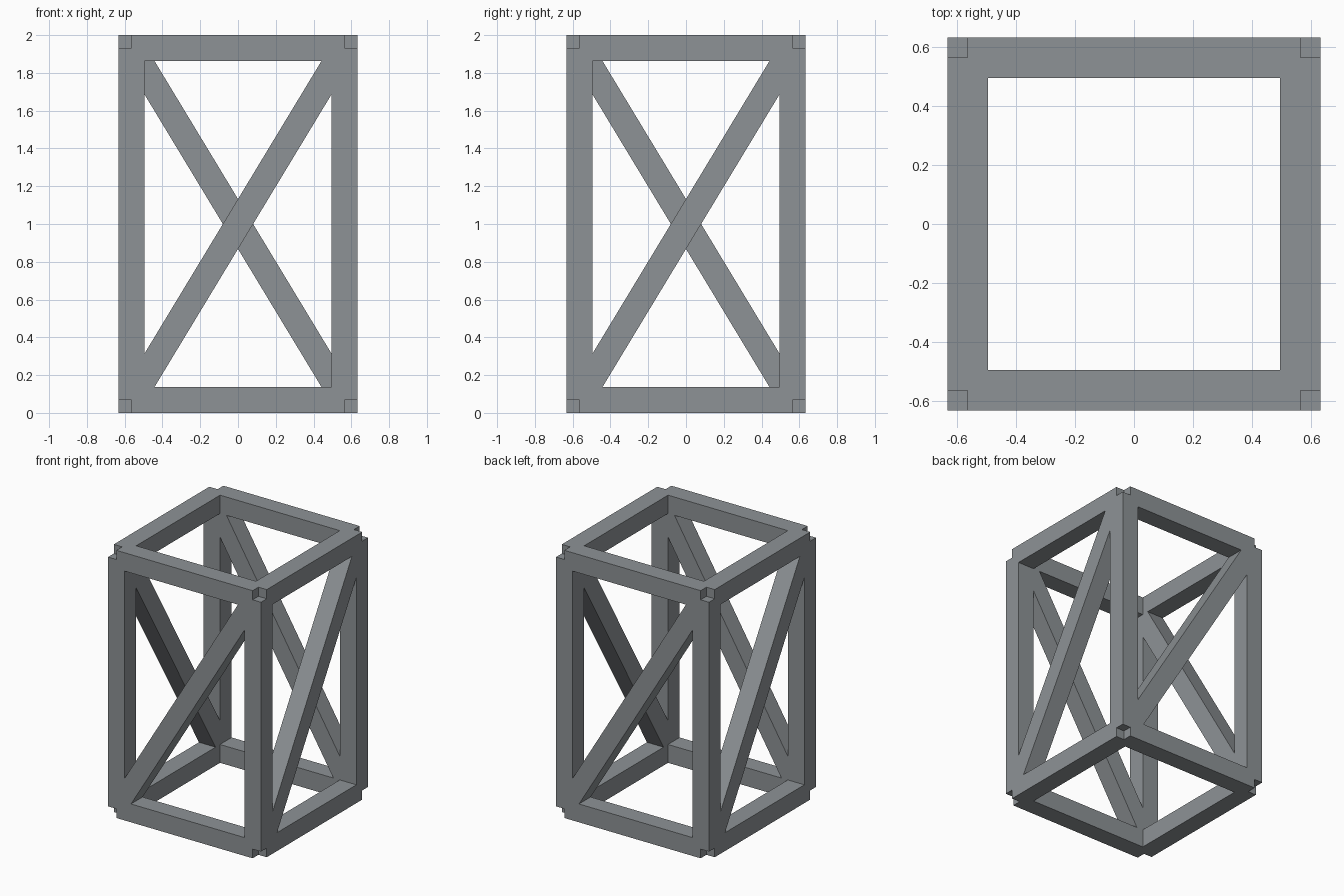
import bpy
from math import pi
from mathutils import Vector, Matrix

if "Cube" in bpy.data.objects:
    bpy.data.objects.remove(bpy.data.objects["Cube"])

T = 0.137            # square bar thickness
C = 0.632 - T / 2    # bar centre line offset from the middle axis
LOW, HIGH = T / 2, 2 - T / 2

steel = bpy.data.materials.new("steel grey")
steel.diffuse_color = (0.27, 0.29, 0.305, 1)
steel.use_nodes = True
steel.node_tree.nodes["Principled BSDF"].inputs["Base Color"].default_value = steel.diffuse_color


def bar(name, start, end, turn):
    """Square bar running between two joint centres on the front side, turned about z."""
    start, end = Vector(start), Vector(end)
    along = (end - start).normalized()
    depth = Vector((0, 1, 0))
    across = depth.cross(along)
    bpy.ops.mesh.primitive_cube_add(size=1)
    ob = bpy.context.object
    ob.name = ob.data.name = name
    frame = Matrix((across, depth, along)).transposed().to_4x4()
    size = Matrix.Diagonal((T, T, (end - start).length, 1))
    ob.data.transform(Matrix.Rotation(turn, 4, 'Z')
                      @ Matrix.Translation((start + end) / 2) @ frame @ size)
    ob.data.materials.append(steel)


# Each side: one corner post, a bottom rail, a top rail and a rising brace
for i, side in enumerate(("front", "right", "back", "left")):
    turn = i * pi / 2
    bar(side + "_corner_post", (-C, -C, LOW), (-C, -C, HIGH), turn)
    bar(side + "_bottom_rail", (-C, -C, LOW), (C, -C, LOW), turn)
    bar(side + "_top_rail", (-C, -C, HIGH), (C, -C, HIGH), turn)
    bar(side + "_diagonal_brace", (-C, -C, LOW), (C, -C, HIGH), turn)
